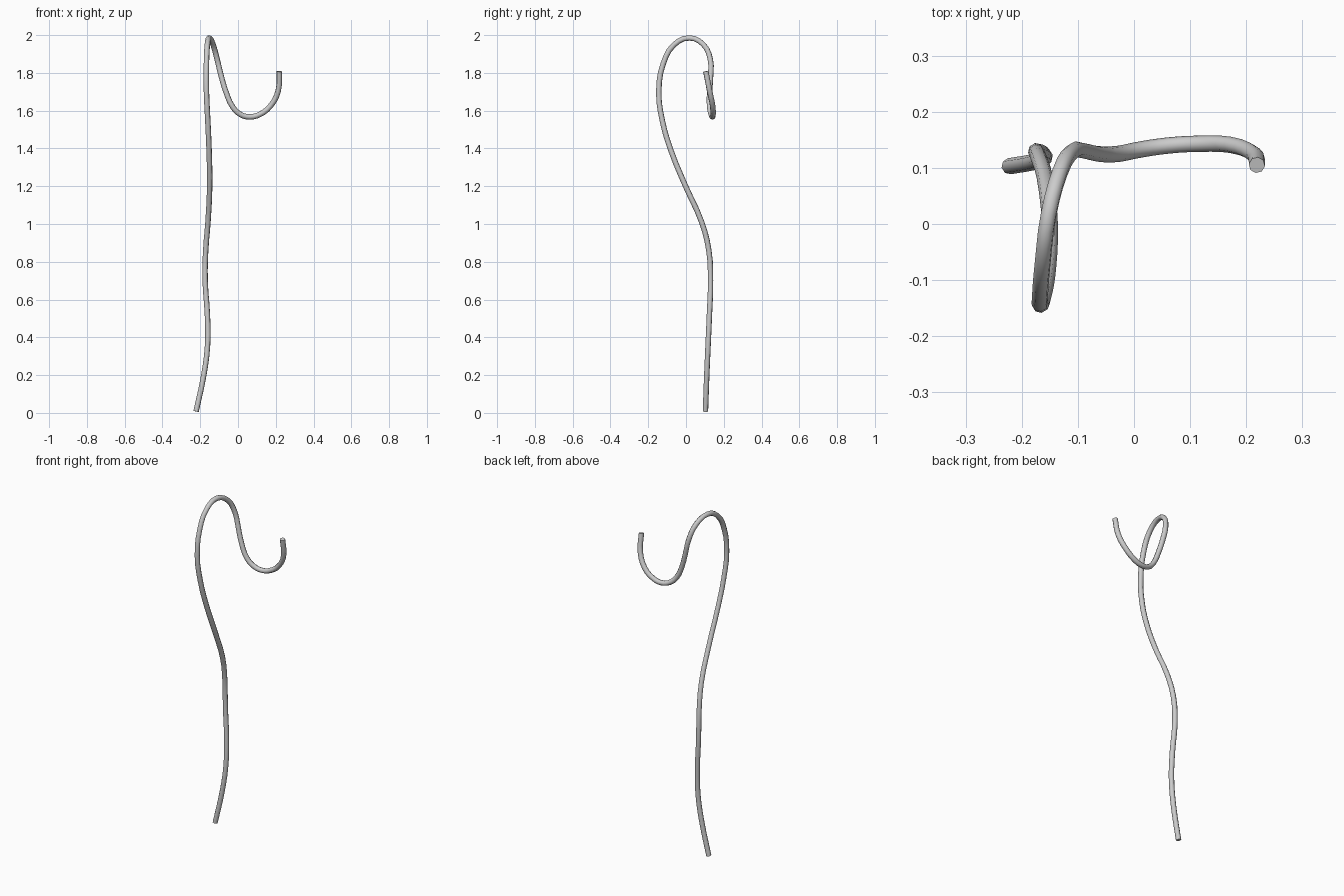
import bpy

if "Cube" in bpy.data.objects:
    bpy.data.objects.remove(bpy.data.objects["Cube"])

# Centreline of the bent wire, from the foot up, over the crook and into the hook
path = [
    (-0.222, 0.103, 0.008), (-0.181, 0.110, 0.20), (-0.161, 0.117, 0.36),
    (-0.162, 0.124, 0.52), (-0.174, 0.130, 0.70), (-0.171, 0.121, 0.86),
    (-0.159, 0.083, 1.01), (-0.150, 0.000, 1.195), (-0.153, -0.080, 1.39),
    (-0.160, -0.126, 1.55), (-0.167, -0.144, 1.70), (-0.167, -0.120, 1.85),
    (-0.162, -0.062, 1.95), (-0.152, 0.018, 1.985), (-0.132, 0.092, 1.95),
    (-0.110, 0.129, 1.87), (-0.088, 0.130, 1.78), (-0.064, 0.125, 1.70),
    (-0.028, 0.125, 1.62), (0.013, 0.133, 1.58), (0.062, 0.140, 1.567),
    (0.115, 0.143, 1.58), (0.172, 0.141, 1.625), (0.213, 0.125, 1.705),
    (0.219, 0.105, 1.808),
]

# Round wire swept along the centreline, eight sides, capped ends
curve = bpy.data.curves.new("hook_wire", "CURVE")
curve.dimensions = "3D"
curve.resolution_u = 3
curve.bevel_depth = 0.0145
curve.bevel_resolution = 2
curve.use_fill_caps = True
spline = curve.splines.new("BEZIER")
spline.bezier_points.add(len(path) - 1)
for point, co in zip(spline.bezier_points, path):
    point.co = co
    point.handle_left_type = point.handle_right_type = "AUTO"

wire = bpy.data.objects.new("hook_wire", curve)
bpy.context.collection.objects.link(wire)

# Real mesh with smooth sides and sharp end caps
bpy.context.view_layer.objects.active = wire
wire.select_set(True)
bpy.ops.object.convert(target="MESH")
wire = bpy.context.view_layer.objects.active
bpy.ops.object.mode_set(mode="EDIT")
bpy.ops.mesh.select_all(action="SELECT")
bpy.ops.mesh.remove_doubles(threshold=0.0005)
bpy.ops.mesh.normals_make_consistent(inside=False)
bpy.ops.object.mode_set(mode="OBJECT")
bpy.ops.object.shade_smooth_by_angle(angle=0.87)
wire.name = "hook_wire"
